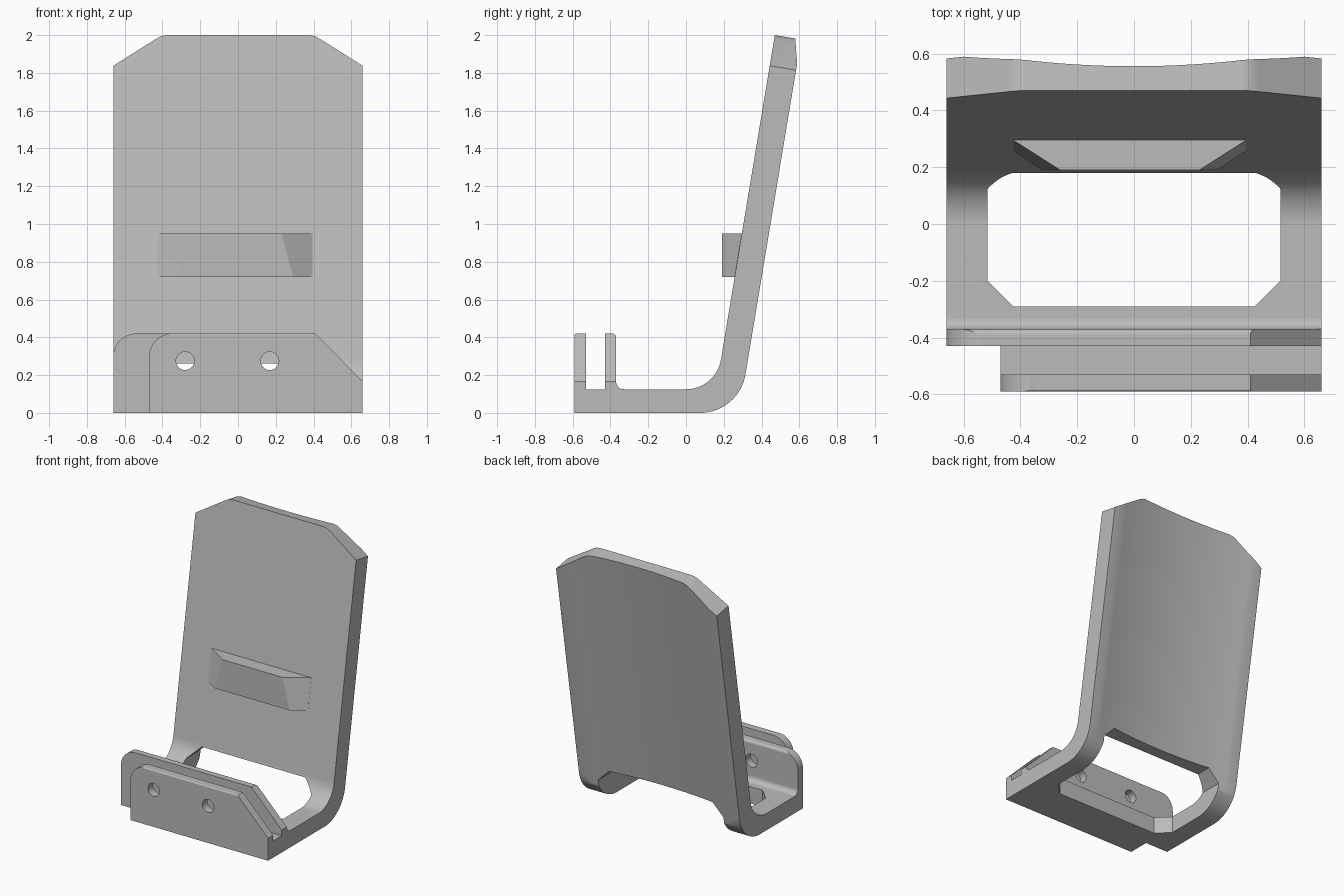
import bpy, bmesh, math
from mathutils import Vector

default = bpy.data.objects.get("Cube")
if default:
    bpy.data.objects.remove(default, do_unlink=True)

grey = bpy.data.materials.new("plain grey")
grey.use_nodes = True
colour = (0.5, 0.5, 0.5, 1)
grey.diffuse_color = colour
grey.node_tree.nodes["Principled BSDF"].inputs["Base Color"].default_value = colour


def arc(cx, cy, r, start, end, steps=12):
    """Points on an arc, angles in degrees."""
    angles = [math.radians(start + (end - start) * i / steps) for i in range(steps + 1)]
    return [(cx + r * math.cos(a), cy + r * math.sin(a)) for a in angles]


def loft(name, ring_a, ring_b):
    """Closed solid between two rings of points."""
    bm = bmesh.new()
    a = [bm.verts.new(p) for p in ring_a]
    b = [bm.verts.new(p) for p in ring_b]
    bm.faces.new(a)
    bm.faces.new(b)
    for i in range(len(a)):
        j = (i + 1) % len(a)
        bm.faces.new((a[i], a[j], b[j], b[i]))
    bmesh.ops.recalc_face_normals(bm, faces=bm.faces)
    mesh = bpy.data.meshes.new(name)
    bm.to_mesh(mesh)
    bm.free()
    mesh.materials.append(grey)
    obj = bpy.data.objects.new(name, mesh)
    bpy.context.collection.objects.link(obj)
    return obj


def prism(name, points, lo, hi, place):
    return loft(name, [place(u, v, lo) for u, v in points], [place(u, v, hi) for u, v in points])


def activate(obj):
    bpy.ops.object.select_all(action='DESELECT')
    obj.select_set(True)
    bpy.context.view_layer.objects.active = obj


def cut(obj, cutter, keep=False):
    activate(obj)
    mod = obj.modifiers.new("cut", 'BOOLEAN')
    mod.operation = 'DIFFERENCE'
    mod.solver = 'EXACT'
    mod.object = cutter
    bpy.ops.object.modifier_apply(modifier=mod.name)
    if not keep:
        bpy.data.objects.remove(cutter, do_unlink=True)


# Placement frames: side profiles, front outlines, leaning back panel
lean = math.radians(9.4)
top_front = Vector((0, 0.47, 2.0))
normal = Vector((0, math.cos(lean), -math.sin(lean)))
rise = Vector((0, math.sin(lean), math.cos(lean)))


def side(u, v, w):
    return (w, u, v)


def front(u, v, w):
    return (u, w, v)


def on_back(u, v, w):
    return top_front + Vector((u, 0, 0)) + rise * v + normal * w


def along_back(u, v, w):
    return on_back(u, w, v)


half = 0.66
thick = 0.1416
back_top = top_front + normal * thick
turn = 90 - 9.4

# Cradle: base, bend, leaning back and rear lip plate in one profile
profile = [(-0.43, 0)]
profile += arc(0.075, 0.243, 0.243, -90, -90 + turn, 16)
profile += [(back_top.y, back_top.z), (top_front.y, top_front.z)]
profile += arc(0, 0.3125, 0.1875, -90 + turn, -90, 16)
profile += arc(-0.33, 0.165, 0.04, 270, 180, 8)
profile += arc(-0.39, 0.40, 0.02, 0, 90, 6)
profile += [(-0.43, 0.42)]
cradle = prism("cradle", profile, -half, half, side)

# Hollowed rear of the back
radius = 3.3
hollow = arc(0, thick - 0.055 + radius, radius, -90 - 10.48, -90 + 10.48, 24)
hollow += [(0.6, 0.5), (-0.6, 0.5)]
cut(cradle, prism("hollow_cutter", hollow, -2.0, 0.3, along_back))

# Clipped top corners
for s in (-1, 1):
    corner = [(0.38, 0), (0.41, -0.007), (0.44, -0.024), (0.8, -0.254), (0.8, 0.1), (0.38, 0.1)]
    corner = [(s * x, v) for x, v in corner]
    cut(cradle, prism("corner_cutter", corner, -0.2, 0.4, on_back))

# Opening through the base and bend, with clipped corners
window = prism("window_cutter", [(-0.29, -0.1), (0.6, -0.1), (0.6, 0.262), (-0.29, 0.262)],
               -0.515, 0.515, side)
bm = bmesh.new()
bm.from_mesh(window.data)
edges = []
for e in bm.edges:
    p, q = (v.co for v in e.verts)
    upright = abs(p.z - q.z) > 0.1 and p.y < 0
    top_side = abs(p.y - q.y) > 0.1 and p.z > 0
    if upright or top_side:
        edges.append(e)
bmesh.ops.bevel(bm, geom=edges, offset=0.09, segments=1, affect='EDGES')
bm.to_mesh(window.data)
bm.free()
cut(cradle, window)

# Front ledge: groove floor and front lip plate
ledge = [(-0.43, 0), (-0.43, 0.125), (-0.53, 0.125), (-0.53, 0.42)]
ledge += arc(-0.58, 0.41, 0.01, 90, 180, 4) + [(-0.59, 0)]
front_ledge = prism("front_ledge", ledge, -0.47, half, side)

# Lip outlines: rounded on one end, sloped on the other
for obj, left, near, far in ((cradle, -half, -0.5, -0.3), (front_ledge, -0.47, -0.7, -0.48)):
    rounding = arc(left + 0.12, 0.30, 0.12, 180, 90, 12)
    rounding += [(left + 0.12, 0.5), (left - 0.1, 0.5), (left - 0.1, 0.30)]
    cut(obj, prism("round_cutter", rounding, near, far, front))
    slope = [(0.41, 0.42), (0.76, 0.065), (0.76, 0.5), (0.41, 0.5)]
    cut(obj, prism("slope_cutter", slope, near, far, front))

# Screw holes through both lips
for x in (-0.28, 0.168):
    hole = prism("hole_cutter", arc(x, 0.275, 0.048, 0, 352.5, 47), -0.7, -0.3, front)
    cut(cradle, hole, keep=True)
    cut(front_ledge, hole)

# Wedge-shaped support pad on the back
def pad_ring(z, tip, depth):
    mid = -0.015
    plan = [(-0.41, depth + 0.03), (-0.41, depth), (-tip, 0.19),
            (tip, 0.19), (0.41, depth), (0.41, depth + 0.03)]
    return [(mid + x, y, z) for x, y in plan]


support_pad = loft("support_pad", pad_ring(0.72, 0.307, 0.257), pad_ring(0.95, 0.245, 0.295))

# Smooth curves, crisp edges
for obj in (cradle, front_ledge, support_pad):
    activate(obj)
    bpy.ops.object.shade_smooth_by_angle(angle=math.radians(20))
    mod = obj.modifiers.new("flat faces", 'WEIGHTED_NORMAL')
    mod.keep_sharp = True
